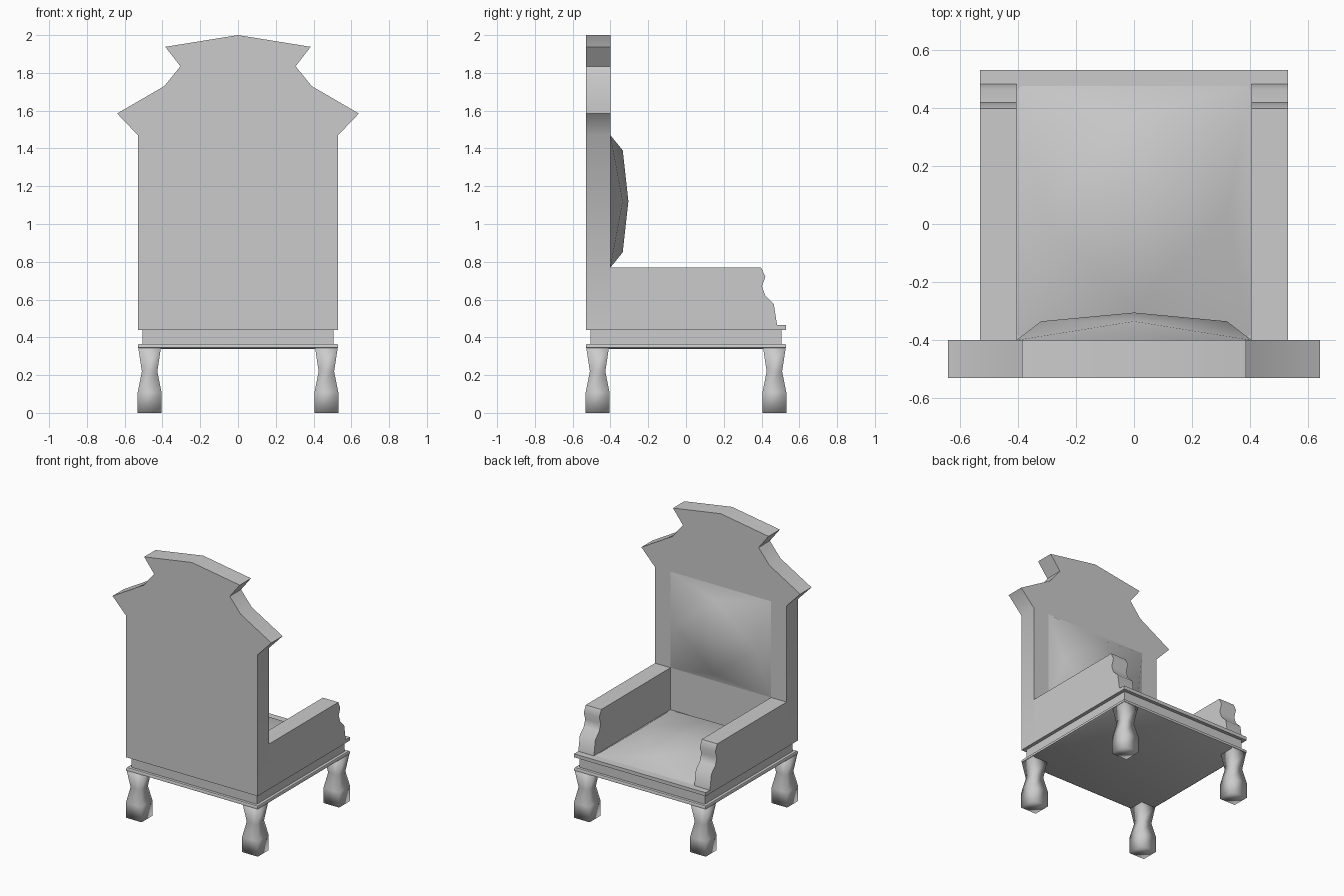
import bpy, bmesh, math

if "Cube" in bpy.data.objects:
    bpy.data.objects.remove(bpy.data.objects["Cube"])


def make(name, verts, faces, angle=50):
    me = bpy.data.meshes.new(name)
    me.from_pydata(verts, [], faces)
    bm = bmesh.new()
    bm.from_mesh(me)
    bmesh.ops.recalc_face_normals(bm, faces=bm.faces)
    bm.to_mesh(me)
    bm.free()
    ob = bpy.data.objects.new(name, me)
    bpy.context.collection.objects.link(ob)
    bpy.ops.object.select_all(action='DESELECT')
    ob.select_set(True)
    bpy.context.view_layer.objects.active = ob
    bpy.ops.object.shade_smooth_by_angle(angle=math.radians(angle))
    return ob


def prism(name, near, far, angle=50):
    """Solid between two matching outlines."""
    n = len(near)
    faces = [tuple(range(n)), tuple(range(n, 2 * n))]
    faces += [(i, (i + 1) % n, n + (i + 1) % n, n + i) for i in range(n)]
    return make(name, near + far, faces, angle)


def square_stack(name, cx, cy, rings, angle=50):
    """Square cross-sections (half width, z) stacked upwards."""
    verts = [(cx + sx * w, cy + sy * w, z) for w, z in rings
             for sx, sy in ((-1, -1), (1, -1), (1, 1), (-1, 1))]
    top = len(verts) - 4
    faces = [(0, 1, 2, 3), (top, top + 1, top + 2, top + 3)]
    for k in range(0, top, 4):
        faces += [(k + i, k + (i + 1) % 4, k + 4 + (i + 1) % 4, k + 4 + i) for i in range(4)]
    return make(name, verts, faces, angle)


def pad(name, half_w, half_h, ring_w, ring_h, place):
    """Domed pad: rectangular rim, diamond of raised points, raised centre."""
    pts = [(-half_w, -half_h, 0), (half_w, -half_h, 0), (half_w, half_h, 0), (-half_w, half_h, 0),
           (0, -ring_h, .065), (ring_w, 0, .065), (0, ring_h, .065), (-ring_w, 0, .065),
           (0, 0, .095)]
    faces = [(0, 1, 2, 3)]
    for i in range(4):
        j = (i + 1) % 4
        faces += [(i, j, 4 + i), (j, 4 + j, 4 + i), (4 + i, 4 + j, 8)]
    return make(name, [place(*p) for p in pts], faces, 70)


# Legs: square, waisted, softly shaded
for lx, sx in (("left", -1), ("right", 1)):
    for ly, sy in (("front", 1), ("rear", -1)):
        square_stack(f"{ly}_{lx}_leg", sx * .468, sy * .468,
                     [(.063, 0), (.063, .11), (.041, .22), (.06, .345)], 100)

# Base mouldings
square_stack("base_moulding", 0, 0, [(.518, .338), (.53, .345), (.53, .358), (.526, .365)])
square_stack("base_plinth", 0, 0, [(.505, .36), (.505, .445)])

# Seat board between the arms
outline = [(-.405, -.40), (.405, -.40), (.405, .53), (-.405, .53)]
prism("seat_board", [(x, y, .44) for x, y in outline], [(x, y, .465) for x, y in outline])

# Back panel with stepped crest
half = [(.53, .44), (.53, 1.47), (.64, 1.585), (.39, 1.73), (.305, 1.835), (.385, 1.938)]
back = half + [(0, 2.0)] + [(-x, z) for x, z in reversed(half)]
prism("back_panel", [(x, -.53, z) for x, z in back], [(x, -.40, z) for x, z in back])

# Arms with scrolled fronts
arm = [(-.40, .44), (.53, .44), (.53, .465), (.482, .465), (.465, .575), (.42, .62),
       (.402, .67), (.42, .72), (.397, .77), (-.40, .77)]
for side, s in (("left", -1), ("right", 1)):
    prism(f"{side}_arm", [(s * .405, y, z) for y, z in arm], [(s * .53, y, z) for y, z in arm])

# Upholstery
pad("seat_cushion", .405, .44, .32, .335, lambda a, b, h: (a, .04 + b, .462 + h))
pad("back_cushion", .405, .35, .32, .27, lambda a, b, h: (a, -.40 + h, 1.12 + b))
